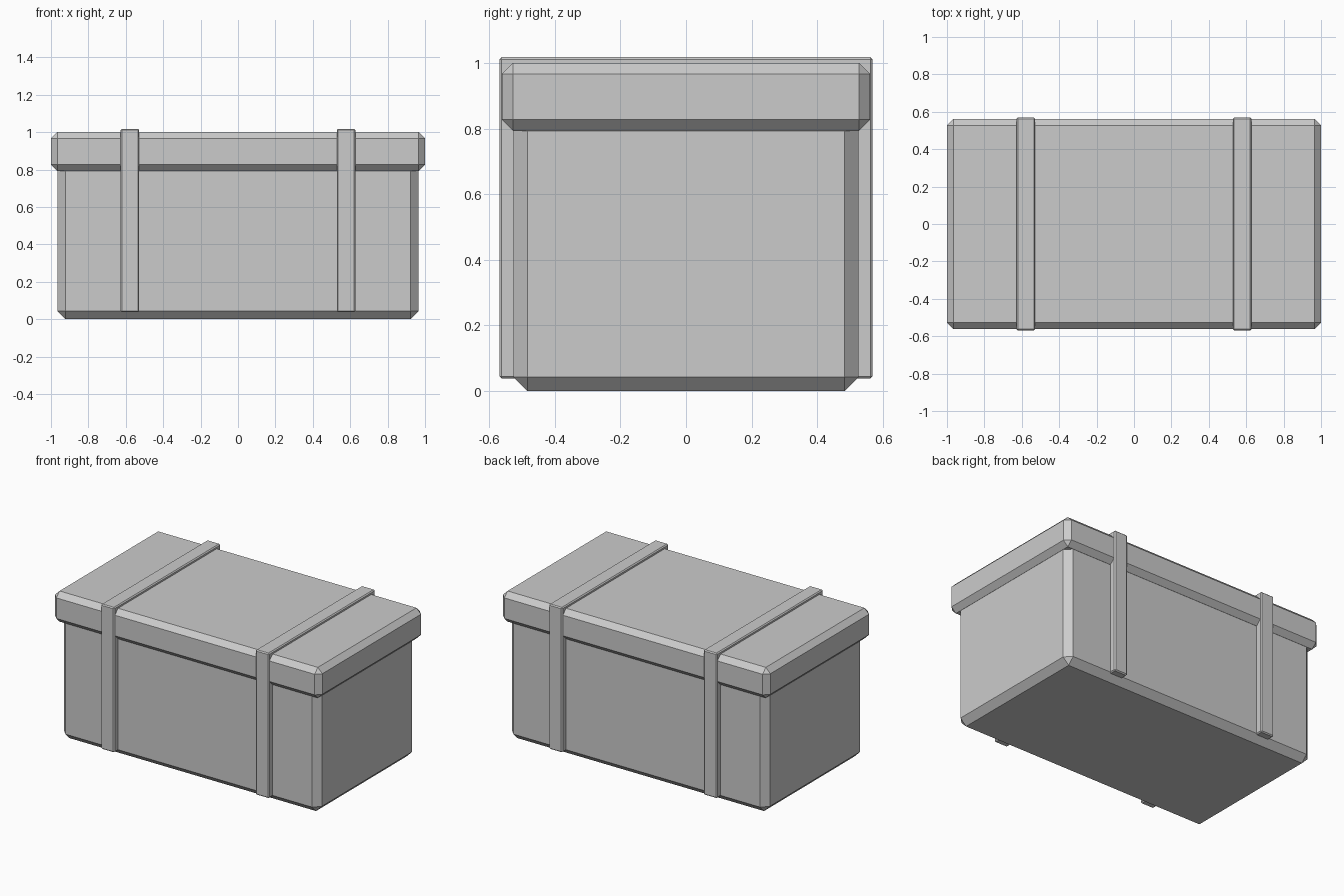
import bpy
import bmesh

if "Cube" in bpy.data.objects:
    bpy.data.objects.remove(bpy.data.objects["Cube"])


def finish(name, bm, bevel):
    """Turn a bmesh into an object with flat, single-segment chamfers."""
    bmesh.ops.recalc_face_normals(bm, faces=bm.faces)
    mesh = bpy.data.meshes.new(name)
    bm.to_mesh(mesh)
    bm.free()
    obj = bpy.data.objects.new(name, mesh)
    bpy.context.collection.objects.link(obj)
    mod = obj.modifiers.new("chamfer", 'BEVEL')
    mod.width = bevel
    mod.segments = 1
    mod.limit_method = 'ANGLE'
    return obj


def box(name, half_x, half_y, z0, z1, bevel):
    bm = bmesh.new()
    bmesh.ops.create_cube(bm, size=1)
    for v in bm.verts:
        v.co.x *= 2 * half_x
        v.co.y *= 2 * half_y
        v.co.z = z0 if v.co.z < 0 else z1
    return finish(name, bm, bevel)


def strap(name, x, width=0.1, half_y=0.569, z0=0.038, z1=1.018, thick=0.065):
    """Inverted U in the YZ plane, extruded along X."""
    yi, zi = half_y - thick, z1 - thick
    profile = [(-half_y, z0), (-half_y, z1), (half_y, z1), (half_y, z0),
               (yi, z0), (yi, zi), (-yi, zi), (-yi, z0)]
    bm = bmesh.new()
    face = bm.faces.new([bm.verts.new((x - width / 2, y, z)) for y, z in profile])
    ext = bmesh.ops.extrude_face_region(bm, geom=[face], use_keep_orig=True)
    moved = [g for g in ext["geom"] if isinstance(g, bmesh.types.BMVert)]
    bmesh.ops.translate(bm, verts=moved, vec=(width, 0, 0))
    return finish(name, bm, 0.007)


# Main chest body, its top tucked inside the lid
box("body", 0.965, 0.526, 0.0, 0.9, 0.043)

# Overhanging lid
box("lid", 1.0, 0.561, 0.793, 1.0, 0.034)

# Two straps running over the lid and down front and back
for side, x in (("left", -0.578), ("right", 0.578)):
    strap(side + "_strap", x)
